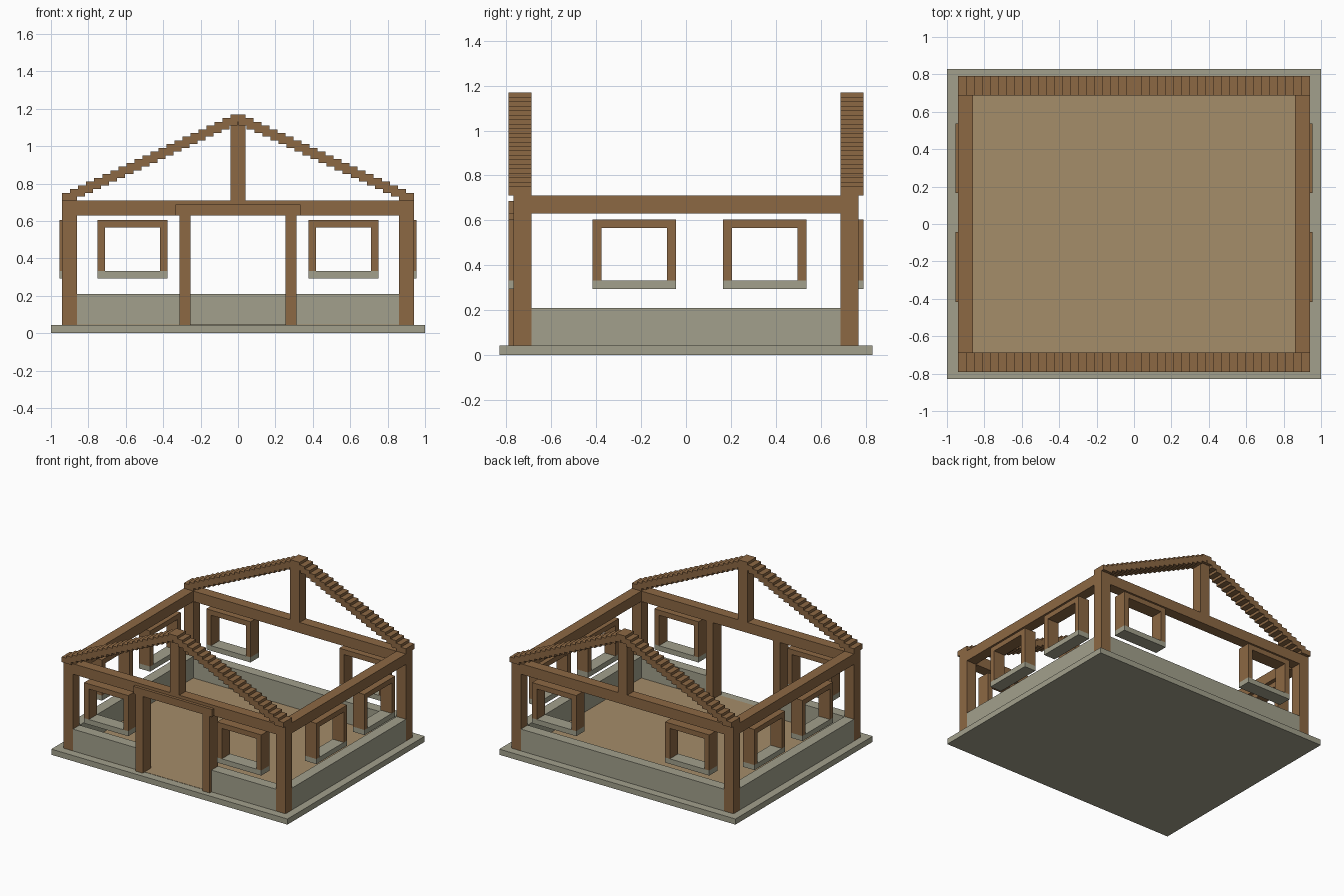
import bpy
import bmesh
from mathutils import Matrix, Vector

cube = bpy.data.objects.get("Cube")
if cube:
    bpy.data.objects.remove(cube, do_unlink=True)


def material(name, rgb):
    m = bpy.data.materials.new(name)
    m.use_nodes = True
    m.diffuse_color = (*rgb, 1)
    m.node_tree.nodes["Principled BSDF"].inputs["Base Color"].default_value = (*rgb, 1)
    return m


WOOD = material("brown_wood", (0.263, 0.138, 0.057))
STONE = material("grey_stone", (0.361, 0.352, 0.263))
BOARD = material("tan_floor", (0.376, 0.266, 0.144))


def boxes(name, mat, spans):
    """One object made of boxes, each given as x, y and z ranges."""
    bm = bmesh.new()
    for span in spans:
        lo, hi = Vector([min(s) for s in span]), Vector([max(s) for s in span])
        place = Matrix.Translation((lo + hi) / 2) @ Matrix.Diagonal((*(hi - lo), 1))
        bmesh.ops.create_cube(bm, size=1, matrix=place)
    mesh = bpy.data.meshes.new(name)
    bm.to_mesh(mesh)
    bm.free()
    mesh.materials.append(mat)
    obj = bpy.data.objects.new(name, mesh)
    bpy.context.collection.objects.link(obj)
    return obj


def side(s, a, b):
    return (s * a, s * b)


# Main dimensions: frame thickness ranges and heights
XI, XO, XW = 0.86, 0.94, 0.955
YI, YO, YW = 0.688, 0.768, 0.79
SLAB, WALL, BEAM, TOP = 0.043, 0.21, 0.63, 0.71
DOOR_IN, DOOR_OUT = 0.253, 0.313

# Ground slab and floor
boxes("base_slab", STONE, [((-1, 1), (-0.83, 0.83), (0, SLAB))])
boxes("floor", BOARD, [((-XI, XI), (-YO, YI), (SLAB - 0.02, SLAB + 0.002))])

# Low walls, with a gap for the doorway
for s, label in ((1, "left"), (-1, "right")):
    boxes(label + "_low_wall", STONE, [(side(s, XI, XO), (-YI, YI), (SLAB, WALL))])
    boxes(label + "_front_low_wall", STONE,
          [(side(s, DOOR_OUT, XI), (-YO, -YI), (SLAB, WALL))])
boxes("back_low_wall", STONE, [((-XI, XI), (YI, YO), (SLAB, WALL))])

# Corner posts and the ring of beams
for sx, lx in ((1, "left"), (-1, "right")):
    for sy, ly in ((1, "back"), (-1, "front")):
        boxes(f"{ly}_{lx}_post", WOOD, [(side(sx, XI, XO), side(sy, YI, YO), (SLAB, TOP))])
    boxes(lx + "_beam", WOOD, [(side(sx, XI, XO), (-YI, YI), (BEAM, TOP))])
for sy, ly in ((1, "back"), (-1, "front")):
    boxes(ly + "_beam", WOOD, [((-XI, XI), side(sy, YI, YO), (BEAM, TOP))])

# Door frame
boxes("door_posts", WOOD,
      [(side(s, DOOR_IN, DOOR_OUT), (-YW, -YI), (SLAB, BEAM)) for s in (1, -1)])
boxes("door_lintel", WOOD, [((-0.333, 0.333), (-YW, -YI - 0.01), (BEAM, 0.687))])


# Window frames: sill, two jambs and a head
def window(name, u0, u1, depth, along_x):
    def span(u, z):
        return (u, depth, z) if along_x else (depth, u, z)
    t = 0.04
    boxes(name + "_sill", STONE, [span((u0, u1), (0.293, 0.332))])
    boxes(name + "_frame", WOOD, [
        span((u0, u0 + t), (0.332, 0.565)),
        span((u1 - t, u1), (0.332, 0.565)),
        span((u0, u1), (0.565, 0.604))])


for s, lx, ly in ((1, "left", "back"), (-1, "right", "front")):
    window(ly + "_window_left", 0.376, 0.75, side(s, YI, YW), True)
    window(ly + "_window_right", -0.75, -0.376, side(s, YI, YW), True)
    window(lx + "_window_front", -0.416, -0.044, side(s, XI, XW), False)
    window(lx + "_window_back", 0.165, 0.537, side(s, XI, XW), False)

# Gables: king post and stepped rafters climbing to the ridge
STEPS = 21
for s, label in ((1, "back"), (-1, "front")):
    boxes(label + "_king_post", WOOD, [((-0.04, 0.04), side(s, YI, YO), (TOP, 1.135))])
    blocks = []
    for i in range(-STEPS, STEPS + 1):
        x = 0.9 * i / STEPS
        z = TOP + 0.02 * (STEPS - abs(i))
        blocks.append(((x - 0.04, x + 0.04), side(s, YI, YW), (z, z + 0.04)))
    boxes(label + "_rafters", WOOD, blocks)
